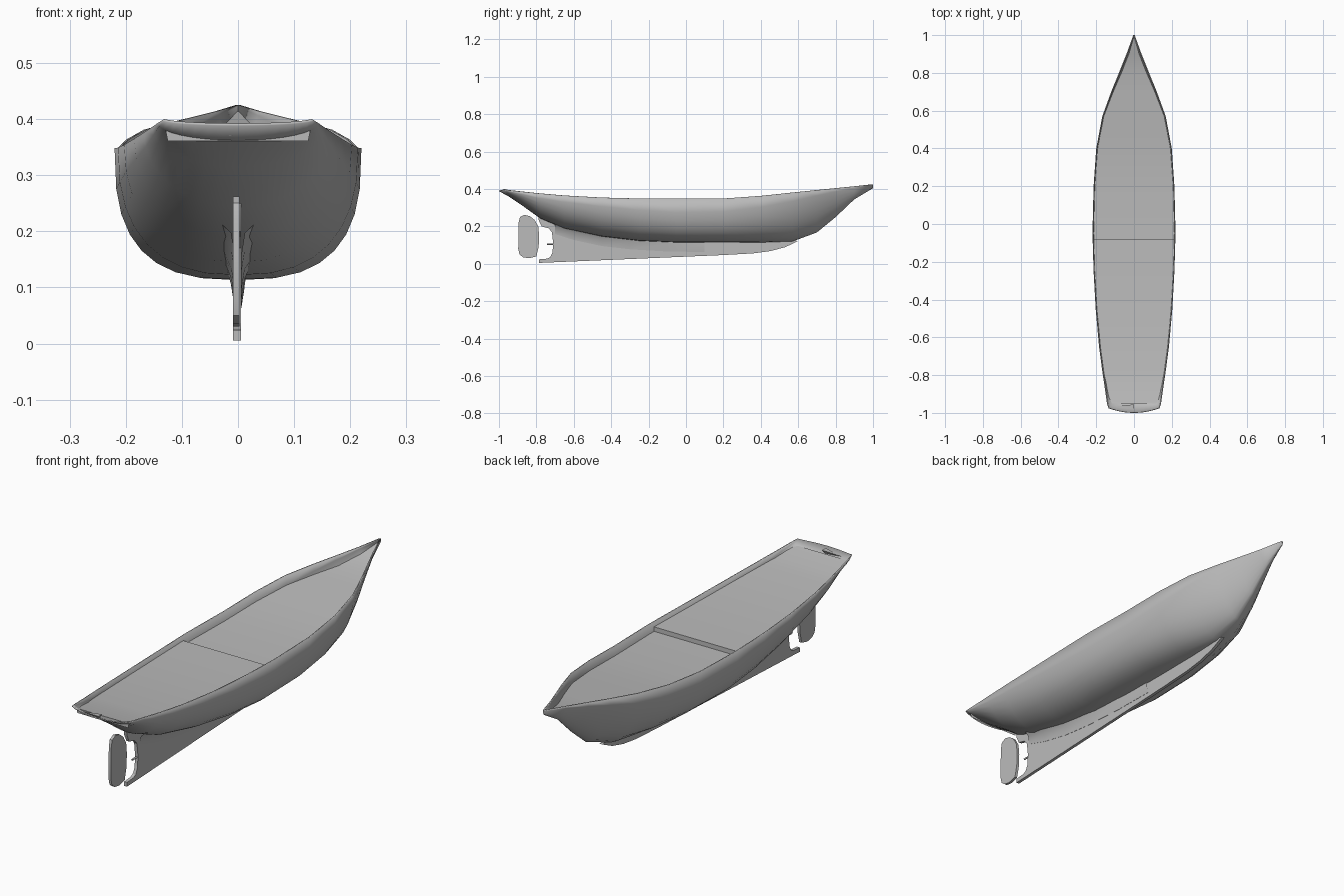
import bpy, bmesh, math
from mathutils import Vector

cube = bpy.data.objects.get("Cube")
if cube:
    bpy.data.objects.remove(cube)

grey = bpy.data.materials.new("hull grey")
grey.use_nodes = True
COLOUR = (0.5, 0.5, 0.5, 1)
grey.diffuse_color = COLOUR
grey.node_tree.nodes["Principled BSDF"].inputs["Base Color"].default_value = COLOUR

# Hull stations: y, half breadth, sheer height, bottom height, fullness
STATIONS = [
    (-1.0, .135, .398, .388, 2.0), (-.95, .143, .393, .362, 2.0),
    (-.88, .153, .386, .315, 2.0), (-.78, .168, .376, .243, 2.0),
    (-.65, .185, .365, .188, 2.0), (-.45, .203, .354, .145, 2.2),
    (-.25, .214, .349, .122, 2.5), (-.05, .220, .348, .114, 2.8),
    (.20, .214, .349, .113, 2.7), (.40, .200, .363, .114, 2.3),
    (.57, .168, .381, .120, 1.9), (.70, .121, .394, .168, 1.6),
    (.80, .080, .404, .250, 1.5), (.90, .040, .414, .345, 1.5),
    (1.0, .004, .425, .405, 1.6),
]


def station(y):
    for a, b in zip(STATIONS, STATIONS[1:]):
        if y <= b[0]:
            t = (y - a[0]) / (b[0] - a[0])
            return [p + (q - p) * t for p, q in zip(a, b)]
    return STATIONS[-1]


def make(name, bm, angle=None):
    bmesh.ops.recalc_face_normals(bm, faces=bm.faces)
    mesh = bpy.data.meshes.new(name)
    bm.to_mesh(mesh)
    bm.free()
    mesh.materials.append(grey)
    obj = bpy.data.objects.new(name, mesh)
    bpy.context.collection.objects.link(obj)
    if angle is not None:
        bpy.ops.object.select_all(action='DESELECT')
        obj.select_set(True)
        bpy.context.view_layer.objects.active = obj
        bpy.ops.object.shade_smooth_by_angle(angle=math.radians(angle))
    return obj


def loft(bm, rows):
    rings = [[bm.verts.new(p) for p in row] for row in rows]
    for a, b in zip(rings, rings[1:]):
        for i in range(len(a) - 1):
            bm.faces.new((a[i], a[i + 1], b[i + 1], b[i]))


def plate(name, outline, half, angle, x=0):
    """Solid plate from a side outline of (y, z) points."""
    bm = bmesh.new()
    face = bm.faces.new([bm.verts.new((x - half, y, z)) for y, z in outline])
    new = bmesh.ops.extrude_face_region(bm, geom=[face])["geom"]
    bmesh.ops.translate(bm, vec=(2 * half, 0, 0),
                        verts=[v for v in new if isinstance(v, bmesh.types.BMVert)])
    bmesh.ops.triangulate(bm, faces=[f for f in bm.faces if len(f.verts) > 4])
    return make(name, bm, angle)


# Hull shell, with the stern edge bowed outwards
SEGS = 16
rows = []
for y, half, sheer, low, full in STATIONS:
    row = []
    for i in range(SEGS + 1):
        t = math.pi * i / SEGS
        c, s = math.cos(t), max(math.sin(t), 0)
        x = math.copysign(half * abs(c) ** (2 / full), c)
        z = sheer - (sheer - low) * s ** (2 / full)
        bow_out = .025 * (x / half) ** 2 if y == -1 else 0
        row.append((x, y + bow_out, z))
    rows.append(row)
bm = bmesh.new()
loft(bm, rows)
hull = make("hull", bm, 50)
solid = hull.modifiers.new("planking", 'SOLIDIFY')
solid.thickness = .005
solid.offset = -1


# Decks: a raised aft deck and a lower fore deck
def deck_edge(y, drop):
    y, half, sheer, low, full = station(y)
    drop = min(drop, .4 * (sheer - low))
    half *= (1 - (drop / (sheer - low)) ** full) ** (1 / full)
    return max(half - .002, .001), sheer - drop


def deck(name, ys, drop, skirt, angle):
    rows = []
    for y in ys:
        half, z = deck_edge(y, drop)
        rows.append([(-half, y, z), (half, y, z)])
    # Short wall hanging from the aft edge
    for side in skirt:
        wall = [(x * .97, y, z - .02) for x, y, z in rows[side]]
        rows.insert(0 if side == 0 else len(rows), wall)
    bm = bmesh.new()
    loft(bm, rows)
    return make(name, bm, angle)


STEP = -.08
deck("aft_deck", [-.95, -.84, -.78, -.65, -.45, -.25, STEP], .022, [0], 100)
deck("fore_deck", [STEP, .2, .4, .57, .7, .8, .9, .99], .042, [], 30)

# Riser between the two decks
bm = bmesh.new()
high, low = deck_edge(STEP, .022), deck_edge(STEP, .042)
loft(bm, [[(s * h, STEP, z) for s in (-1, 1)] for h, z in (high, low)])
make("deck_step", bm)

# Keel with a rounded propeller opening at its aft end
KEEL = [(-.787, .005), (.2, .047), (.36, .056), (.45, .068), (.53, .089),
        (.60, .122), (.55, .13), (.2, .125), (-.25, .135), (-.45, .16),
        (-.65, .2), (-.76, .245), (-.79, .26), (-.788, .235), (-.772, .2),
        (-.735, .19), (-.717, .17), (-.71, .11), (-.714, .06),
        (-.725, .037), (-.74, .028), (-.787, .024)]
plate("keel", KEEL, .007, 30, -.002)

# Fairing where the aft hull narrows into the keel
bm = bmesh.new()
rows = []
for y in (-.70, -.6, -.45, -.3, -.1, .1):
    base = station(y)[3]
    flare = .03 * (1 - (y + .7) / .8) + .008
    rows.append([(s * x, y, base + dz) for s, x, dz in (
        (-1, flare, .012), (-1, .012, -.012), (-1, .006, -.05),
        (1, .006, -.05), (1, .012, -.012), (1, flare, .012))])
loft(bm, rows)
make("keel_fairing", bm, 50)

# Rudder with rounded corners
RUDDER = [(-.80, .04), (-.788, .09), (-.785, .15), (-.79, .2), (-.81, .235),
          (-.835, .255), (-.865, .262), (-.888, .25), (-.895, .22),
          (-.897, .08), (-.89, .05), (-.87, .035), (-.84, .03)]
plate("rudder", RUDDER, .006, 30, -.003)

# Propeller shaft stub
bm = bmesh.new()
bmesh.ops.create_cone(bm, cap_ends=True, segments=10, radius1=.004,
                      radius2=.004, depth=.04)
for v in bm.verts:
    v.co = Vector((v.co.x - .002, v.co.z - .722, v.co.y + .105))
make("propeller_shaft", bm, 40)

# Small wedge on the counter
bm = bmesh.new()
for p in ((-.09, -.965, .382), (.0, -.955, .39), (.0, -.98, .39),
          (-.01, -.967, .37)):
    bm.verts.new(p)
bmesh.ops.convex_hull(bm, input=bm.verts[:])
make("stern_wedge", bm)
